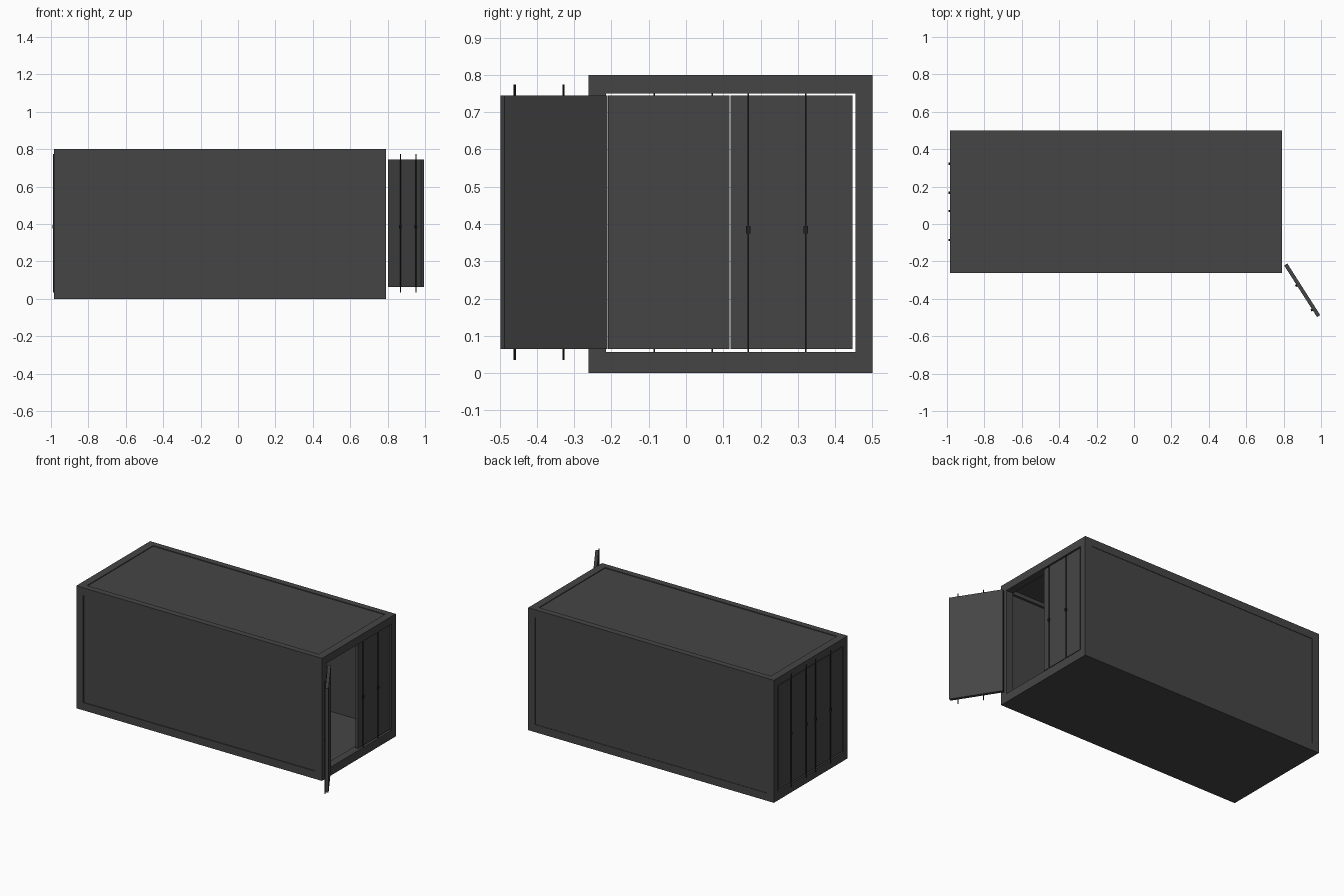
import bpy, bmesh, math
from mathutils import Matrix, Vector

if "Cube" in bpy.data.objects:
    bpy.data.objects.remove(bpy.data.objects["Cube"])

def mat(name, v):
    m = bpy.data.materials.new(name)
    m.diffuse_color = (v, v, v, 1)
    m.use_nodes = True
    m.node_tree.nodes["Principled BSDF"].inputs["Base Color"].default_value = m.diffuse_color
    return m

GREY = mat("dark_grey_paint", 0.06)
BLACK = mat("black_steel", 0.015)

# Container limits and door opening
X0, X1, Y0, Y1, H = -0.985, 0.79, -0.262, 0.5, 0.8
OY0, OY1, OZ0, OZ1 = -0.215, 0.455, 0.056, 0.75
MID = 0.12

def build(name, boxes, material=GREY, matrix=None):
    """One object from several (min corner, max corner) boxes."""
    bm = bmesh.new()
    for lo, hi in boxes:
        lo, hi = Vector(lo), Vector(hi)
        m = Matrix.Translation((lo + hi) / 2) @ Matrix.Diagonal((*(hi - lo), 1))
        bmesh.ops.create_cube(bm, size=1, matrix=m)
    me = bpy.data.meshes.new(name)
    bm.to_mesh(me)
    bm.free()
    me.materials.append(material)
    ob = bpy.data.objects.new(name, me)
    bpy.context.collection.objects.link(ob)
    if matrix:
        ob.matrix_world = matrix
    return ob

# End frames: sill, header and two posts
T = 0.05
for name, a, b in (("left_end_frame", X0, X0 + T), ("right_end_frame", X1 - T, X1)):
    build(name, [((a, Y0, 0), (b, Y1, OZ0)), ((a, Y0, OZ1), (b, Y1, H)),
                 ((a, Y0, OZ0), (b, OY0, OZ1)), ((a, OY1, OZ0), (b, Y1, OZ1))])

# Long rails along the top and bottom edges
A, B = X0 + T, X1 - T
build("top_rails", [((A, Y0, OZ1), (B, Y0 + 0.04, H)), ((A, Y1 - 0.04, OZ1), (B, Y1, H))])

# Floor, roof and side walls, slightly recessed behind the rails
build("floor", [((A, Y0, 0), (B, Y1, 0.05))])
build("roof", [((A, Y0 + 0.04, H - 0.025), (B, Y1 - 0.04, H - 0.005))])
build("front_wall", [((A, Y0 + 0.006, 0.05), (B, Y0 + 0.025, OZ1))])
build("back_wall", [((A, Y1 - 0.022, 0.05), (B, Y1 - 0.003, OZ1))])

# Doors are modelled from the hinge along +y, with the outside facing +x
W, DZ0, DZ1 = 0.327, 0.064, 0.745

def door(name, matrix):
    build(name + "_panel", [((-0.02, 0, DZ0), (0, W, DZ1))], GREY, matrix)
    rods = [((0, y - 0.002, 0.035), (0.005, y + 0.002, 0.775)) for y in (0.125, 0.28)]
    handles = [((0, y - 0.006, 0.375), (0.008, y + 0.006, 0.395)) for y in (0.125, 0.28)]
    build(name + "_lock_rods", rods + handles, BLACK, matrix)

def place(x, y, deg=0, mirror=(1, 1)):
    return (Matrix.Translation((x, y, 0)) @ Matrix.Rotation(math.radians(deg), 4, 'Z')
            @ Matrix.Diagonal((mirror[0], mirror[1], 1, 1)))

door("right_closed_door", place(X1 - 0.006, MID + W, 0, (1, -1)))
door("right_open_door", place(0.803, -0.222, -147.5))
door("left_back_door", place(X0 + 0.002, MID + W, 0, (-1, -1)))
door("left_front_door", place(X0 + 0.002, MID - W - 0.003, 0, (-1, 1)))
